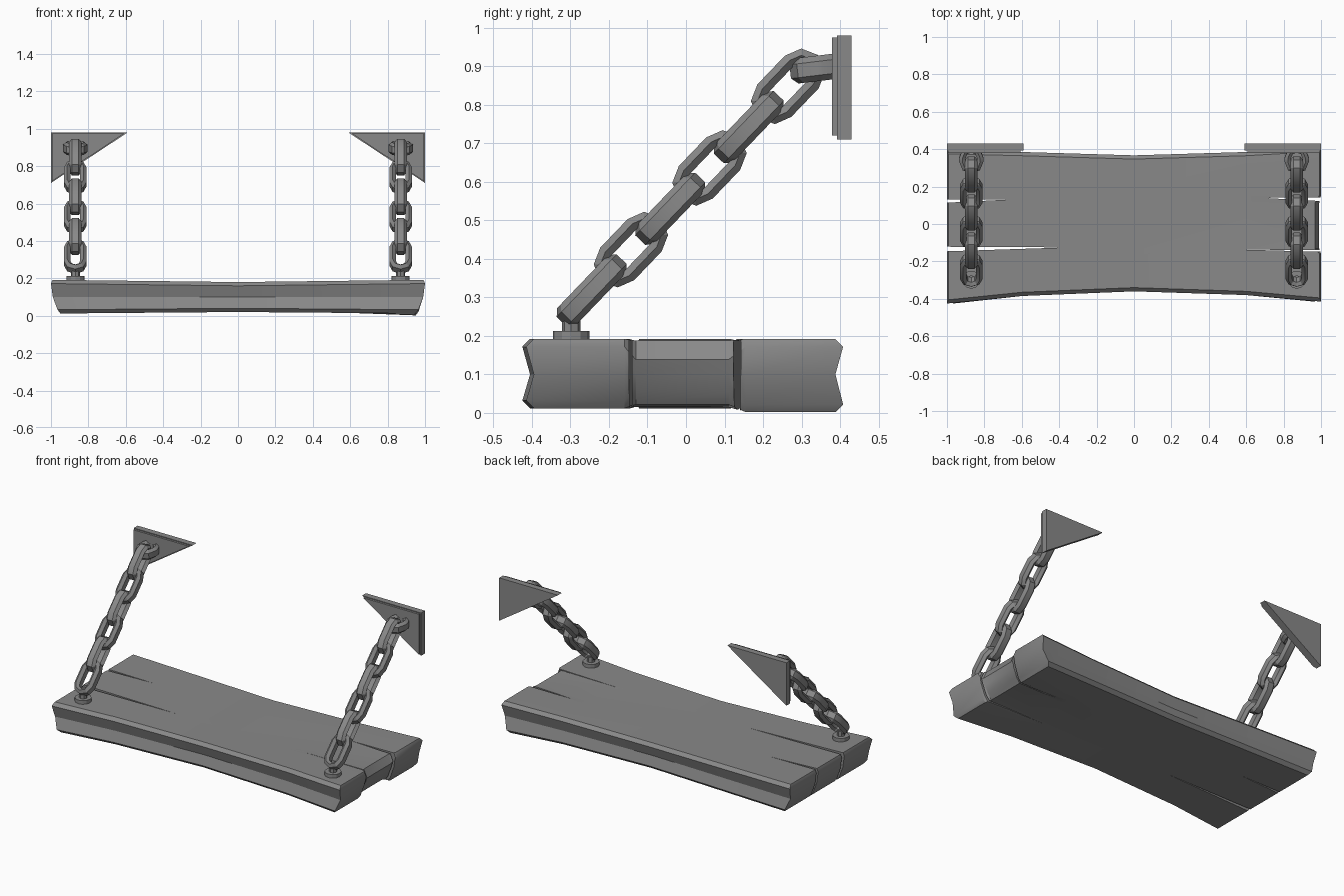
import bpy, bmesh, math
from mathutils import Vector

if "Cube" in bpy.data.objects:
    bpy.data.objects.remove(bpy.data.objects["Cube"], do_unlink=True)

grey = bpy.data.materials.new("mid_grey")
grey.use_nodes = True
COLOR = (0.25, 0.25, 0.25, 1)
grey.diffuse_color = COLOR
grey.node_tree.nodes["Principled BSDF"].inputs["Base Color"].default_value = COLOR


def finish(name, bm):
    bmesh.ops.recalc_face_normals(bm, faces=bm.faces[:])
    mesh = bpy.data.meshes.new(name)
    bm.to_mesh(mesh)
    bm.free()
    mesh.materials.append(grey)
    obj = bpy.data.objects.new(name, mesh)
    bpy.context.collection.objects.link(obj)
    return obj


def activate(obj):
    bpy.ops.object.select_all(action='DESELECT')
    obj.select_set(True)
    bpy.context.view_layer.objects.active = obj


def smooth(obj, angle=30):
    activate(obj)
    bpy.ops.object.shade_smooth_by_angle(angle=math.radians(angle))


def prism(name, outline, offset):
    """Extrude a flat outline by an offset vector."""
    bm = bmesh.new()
    face = bm.faces.new([bm.verts.new(p) for p in outline])
    ext = bmesh.ops.extrude_face_region(bm, geom=[face])["geom"]
    bmesh.ops.translate(bm, verts=[g for g in ext if isinstance(g, bmesh.types.BMVert)],
                        vec=Vector(offset))
    return finish(name, bm)


# Plank: surface of a lattice with waisted edges and a chipped left end
def make_plank():
    stations = [(-1, -0.425, 0.395), (-0.6, -0.385, 0.385), (0, -0.36, 0.367),
                (0.6, -0.38, 0.385), (1, -0.415, 0.408)]
    side_inset = [0.02, 0, 0.02, 0, 0.02]
    end_inset = [0.05, 0.035, 0.01, 0, 0.008]
    inner = [-0.16, -0.13, 0.11, 0.155]
    bm = bmesh.new()
    v = {}
    last = len(stations) - 1
    for i, (x, front, back) in enumerate(stations):
        top = 0.18 + 0.012 * abs(x)
        low = 0.02 - 0.008 * abs(x)
        for j in range(6):
            for k in range(5):
                base = low - (0.01 if i == last and j > 3 else 0)
                z = [base, base + 0.02, 0.1, top - 0.02, top][k]
                inset = side_inset[k]
                y = front + inset if j == 0 else back - inset if j == 5 else inner[j - 1]
                px = x * (1 - end_inset[k]) if i in (0, last) else x
                if i == last and j in (2, 3):
                    z = [0.022, 0.055, 0.1, 0.138, 0.188][k]
                    px -= [0.02, 0.01, 0.015, 0.01, 0.025][k]
                v[i, j, k] = bm.verts.new((px, y, z))
    size = (last, 5, 4)
    for axis in range(3):
        a, b = [n for n in range(3) if n != axis]
        for side in (0, size[axis]):
            for m in range(size[a]):
                for n in range(size[b]):
                    quad = []
                    for dm, dn in ((0, 0), (1, 0), (1, 1), (0, 1)):
                        key = [0, 0, 0]
                        key[axis], key[a], key[b] = side, m + dm, n + dn
                        quad.append(v[tuple(key)])
                    bm.faces.new(quad)
    return finish("plank", bm)


plank = make_plank()

# Tapered cracks cut in from both ends: tip x, y, end x, width
for tip, y, end, width in ((-0.68, 0.12, -1.1, 0.022), (-0.35, -0.135, -1.1, 0.028),
                           (0.68, 0.13, 1.1, 0.026), (0.54, -0.146, 1.1, 0.01)):
    cutter = prism("crack_cutter", [(tip, y + 0.01, -0.1), (end, y + width / 2, -0.1),
                                    (end, y - width / 2, -0.1)], (0, 0, 0.5))
    cutter.hide_render = True
    mod = plank.modifiers.new("crack", 'BOOLEAN')
    mod.operation, mod.solver, mod.object = 'DIFFERENCE', 'EXACT', cutter
    activate(plank)
    bpy.ops.object.modifier_apply(modifier=mod.name)
    bpy.data.objects.remove(cutter, do_unlink=True)
smooth(plank)


# Chain link: hexagonal section swept round a stadium path
def make_link(name, center, along, across, length=0.225, width=0.122):
    along, across = Vector(along).normalized(), Vector(across).normalized()
    normal = along.cross(across)
    t = 0.0175
    section = [(t, 0.018), (0, 0.033), (-t, 0.018), (-t, -0.018), (0, -0.033), (t, -0.018)]
    radius = width / 2 - t
    half = (length - width) / 2
    bm = bmesh.new()
    rings = []
    for end in (1, -1):
        for s in range(5):
            ang = math.pi * (s / 4 - 0.5) + (0 if end == 1 else math.pi)
            out = along * math.cos(ang) + across * math.sin(ang)
            mid = Vector(center) + along * (half * end) + out * radius
            rings.append([bm.verts.new(mid + out * a + normal * b) for a, b in section])
    for r, ring in enumerate(rings):
        nxt = rings[(r + 1) % len(rings)]
        for s in range(6):
            q = (s + 1) % 6
            bm.faces.new((ring[s], ring[q], nxt[q], nxt[s]))
    smooth(finish(name, bm), 25)


def make_cylinder(name, x, y, z0, z1, radius, sides):
    bm = bmesh.new()
    bmesh.ops.create_cone(bm, cap_ends=True, segments=sides, radius1=radius,
                          radius2=radius, depth=z1 - z0)
    bmesh.ops.translate(bm, verts=bm.verts[:], vec=(x, y, (z0 + z1) / 2))
    finish(name, bm)


# Hanging hardware on each side
for side, label in ((1, "left"), (-1, "right")):
    x = 0.87 * side
    make_cylinder(label + "_bolt_washer", x, -0.298, 0.17, 0.213, 0.048, 12)
    make_cylinder(label + "_bolt_stem", x, -0.298, 0.2, 0.245, 0.024, 8)

    # Chain links turn a quarter each step
    direction = (0, 0.69, 0.72)
    for n in range(6):
        center = (x, -0.245 + 0.102 * n, 0.318 + 0.106 * n)
        across = (1, 0, 0) if n % 2 == 0 else (0, -0.72, 0.69)
        make_link(f"{label}_chain_link_{n + 1}", center, direction, across)

    # Wall eye and triangular bracket with a narrower front lip
    make_link(label + "_wall_eye", (x, 0.345, 0.895), (0, 1, 0.12), (1, 0, 0), 0.15, 0.13)
    prism(label + "_wall_plate", [(side, 0.392, 0.98), (0.59 * side, 0.392, 0.98),
                                  (side, 0.392, 0.71)], (0, 0.038, 0))
    prism(label + "_plate_lip", [(0.994 * side, 0.379, 0.975), (0.607 * side, 0.379, 0.975),
                                 (0.994 * side, 0.379, 0.72)], (0, 0.014, 0))
